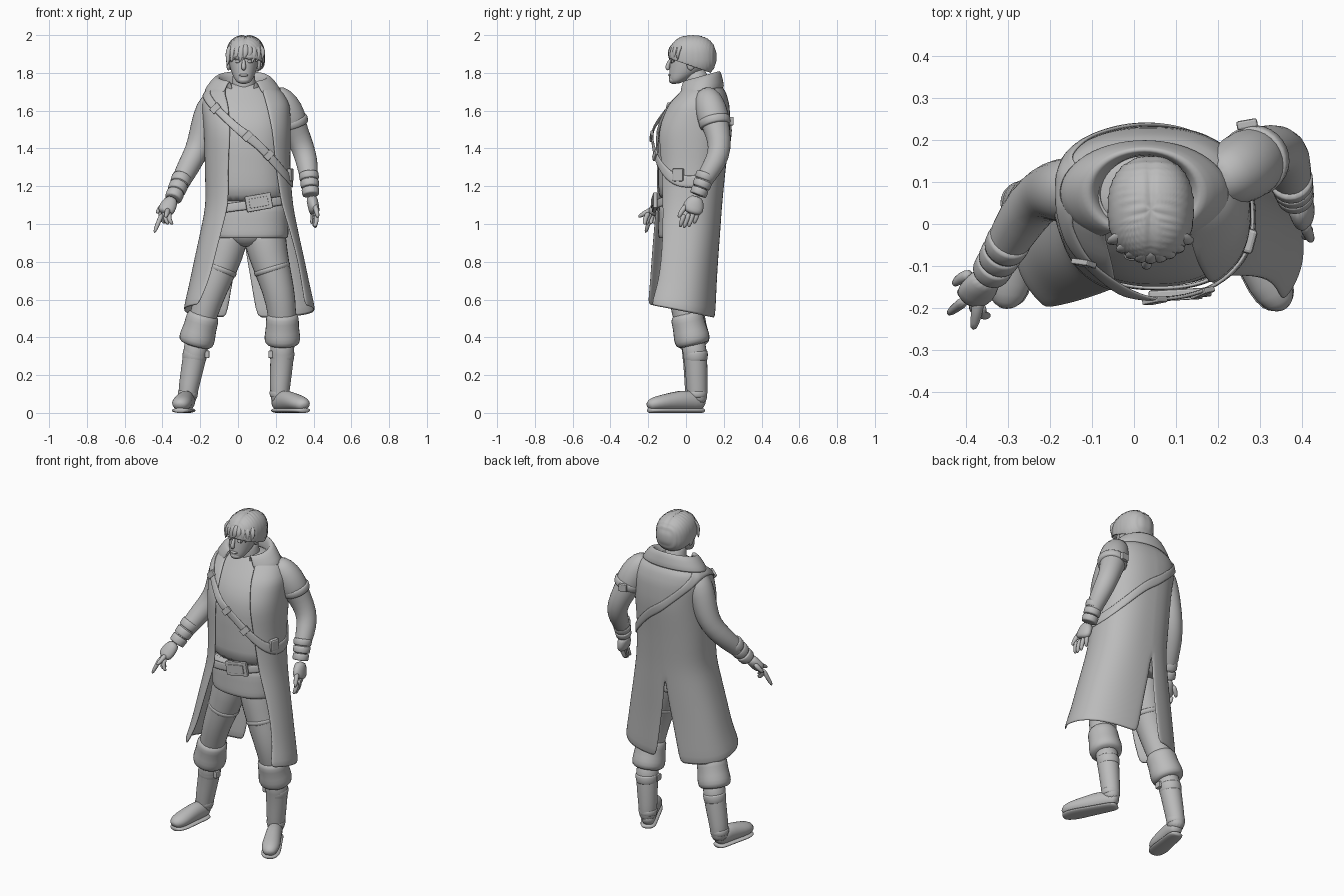
import bpy, bmesh
from math import sin, cos, acos, pi, radians, copysign
from mathutils import Vector, Matrix

cube = bpy.data.objects.get("Cube")
if cube:
    bpy.data.objects.remove(cube, do_unlink=True)
GREY = (.5, .5, .5, 1)
grey = bpy.data.materials.new("plain_grey")
grey.use_nodes = True
grey.diffuse_color = GREY
grey.node_tree.nodes["Principled BSDF"].inputs["Base Color"].default_value = GREY

# ---------- helpers ----------
def finish(name, bm, sub=1, thick=0, offset=0, smooth=True):
    bmesh.ops.recalc_face_normals(bm, faces=bm.faces)
    mesh = bpy.data.meshes.new(name)
    bm.to_mesh(mesh)
    bm.free()
    mesh.materials.append(grey)
    obj = bpy.data.objects.new(name, mesh)
    bpy.context.collection.objects.link(obj)
    for poly in mesh.polygons:
        poly.use_smooth = smooth
    if thick:
        mod = obj.modifiers.new("thickness", "SOLIDIFY")
        mod.thickness, mod.offset = thick, offset
    if sub:
        mod = obj.modifiers.new("smooth", "SUBSURF")
        mod.levels = mod.render_levels = sub
    return obj

def skin(name, rings, loop=True, caps=True, skip=None, **kw):
    """Join rows of points into one surface; skip(row, column) leaves a face out."""
    bm = bmesh.new()
    rows = [[bm.verts.new(p) for p in ring] for ring in rings]
    n = len(rows[0])
    for r, (a, b) in enumerate(zip(rows, rows[1:])):
        for i in range(n if loop else n - 1):
            if not (skip and skip(r, i)):
                j = (i + 1) % n
                bm.faces.new((a[i], a[j], b[j], b[i]))
    if loop and caps:
        bm.faces.new(rows[0][::-1])
        bm.faces.new(rows[-1])
    return finish(name, bm, **kw)

def tube(name, pts, n=14):
    """Round limb through points (x, y, z, radius, optional second radius)."""
    pos = [Vector(p[:3]) for p in pts]
    span = (pos[-1] - pos[0]).normalized()
    ref = Vector((1, 0, 0)) if abs(span.x) < .8 else Vector((0, 1, 0))
    rings = []
    for i, p in enumerate(pts):
        t = (pos[min(i + 1, len(pos) - 1)] - pos[max(i - 1, 0)]).normalized()
        u = (ref - t * t.dot(ref)).normalized()
        v = t.cross(u)
        turns = [k * 2 * pi / n for k in range(n)]
        rings.append([pos[i] + u * p[3] * cos(a) + v * p[-1] * sin(a) for a in turns])
    skin(name, rings)

def ball(name, loc, size):
    bm = bmesh.new()
    m = Matrix.Translation(loc) @ Matrix.Diagonal((*size, 1))
    bmesh.ops.create_uvsphere(bm, u_segments=20, v_segments=12, radius=1, matrix=m)
    finish(name, bm, sub=0)

def box(name, loc, size, rot=(0, 0, 0)):
    bm = bmesh.new()
    bmesh.ops.create_cube(bm, size=1, matrix=Matrix.Diagonal((*size, 1)))
    obj = finish(name, bm, sub=0, smooth=False)
    obj.location, obj.rotation_euler = loc, [radians(r) for r in rot]
    bev = obj.modifiers.new("bevel", "BEVEL")
    bev.width, bev.segments = min(size) * .25, 2

# ---------- coat sections: z, cx, cy, rx, ry, front edge right, front edge left ----------
COAT = [(.5, .06, -.02, .345, .17, -.21, .355), (.75, .06, -.01, .3, .17, -.14, .33),
        (.95, .06, 0, .255, .175, -.09, .28), (1.1, .06, .01, .225, .175, -.05, .23),
        (1.3, .05, .02, .22, .185, -.05, .2), (1.5, .05, .03, .225, .2, -.04, .18),
        (1.63, .04, .06, .23, .165, -.05, .15), (1.7, .03, .085, .2, .12, -.07, .13),
        (1.75, .03, .08, .11, .085, -.05, .11)]
POW = .85

def section(z):
    z = max(COAT[0][0], min(COAT[-1][0], z))
    for a, b in zip(COAT, COAT[1:]):
        if z <= b[0]:
            f = (z - a[0]) / (b[0] - a[0])
            return [p + (q - p) * f for p, q in zip(a, b)]

def bend(v):
    return copysign(abs(v) ** POW, v)

def coat_point(ang, z, off=0):
    _, cx, cy, rx, ry, _, _ = section(z)
    return Vector((cx + (rx + off) * bend(cos(ang)), cy + (ry + off) * bend(sin(ang)), z))

def angle_at(x, z):
    s = section(z)
    c = max(-.97, min(.97, (x - s[1]) / s[3]))
    return acos(copysign(abs(c) ** (1 / POW), c))

# coat: one sheet from the left front edge round the back to the right, slit at the back below the waist
LEVELS = [.5, .6, .7, .8, .9, 1, 1.1, 1.2, 1.3, 1.4, 1.5, 1.58, 1.63, 1.67, 1.7, 1.73, 1.75]
rows = []
for z in LEVELS:
    s, gap, row = section(z), .004 + max(0, .95 - z) * .17, []
    for side, edge in ((1, s[6]), (-1, s[5])):
        front = (0 if side > 0 else 2 * pi) - angle_at(edge, z)
        back = angle_at(.02 + side * gap, z)
        half = []
        for k in range(19):
            p = coat_point(front + (back - front) * k / 18, z)
            p.z += max(0, .7 - z) * .42 * (.15 - p.y) / .34
            p.y -= max(0, 1.15 - z) * .095 * (1 - k / 18) ** 2
            half.append(p)
        row += half[::side]
    rows.append(row)
skin("coat", rows, loop=False, thick=.012, skip=lambda r, i: i == 18 and LEVELS[r] < 1)

# vest, shirt skirt and pelvis under the coat
RING = [k * 2 * pi / 28 for k in range(28)]
skin("vest", [[coat_point(a, z, -.016) for a in RING] for z in (1.1, 1.2, 1.35, 1.5, 1.6, 1.67, 1.72, 1.75)])
waist = [coat_point(a, 1.1, -.016) for a in RING]
skin("shirt_skirt", [[Vector((.05 + (p.x - .05) * w, p.y * w, z)) for p in waist]
                     for z, w in ((1.14, .98), (1.06, .98), (.99, .99), (.94, 1), (.92, .97), (.93, .8))])
tube("pelvis", [(.04, 0, 1.05, .17, .13), (.04, 0, .95, .17, .13), (.03, .005, .91, .12, .1), (.03, .01, .885, .06, .06)])

# folded coat collar, open at the front
def collar_row(rx, ry, z_front, z_back):
    turns = [radians(-60 + 300 * k / 24) for k in range(25)]
    return [Vector((.025 + rx * cos(a), .075 + ry * sin(a), z_front + (z_back - z_front) * (sin(a) + 1) / 2))
            for a in turns]
skin("coat_collar", [collar_row(.1, .09, 1.69, 1.72), collar_row(.12, .095, 1.74, 1.79),
                     collar_row(.135, .103, 1.755, 1.815), collar_row(.165, .112, 1.73, 1.785),
                     collar_row(.205, .125, 1.68, 1.72)], loop=False, thick=.01)

# straps that wrap the torso
def strap_height(a):
    return 1.465 - .24 * cos(a)

def wrap(name, height, width, off):
    turns = [k * 2 * pi / 60 for k in range(60)]
    skin(name, [[coat_point(a, height(a) + s * width / 2, off) for a in turns] for s in (-1, 0, 1)],
         caps=False, thick=.01)
wrap("shoulder_strap", strap_height, .066, .01)
wrap("waist_belt", lambda a: 1.1 + .03 * cos(a), .05, -.012)
box("belt_buckle", (.11, -.166, 1.115), (.14, .022, .085), (0, -10, 3))
box("belt_buckle_plate", (.11, -.177, 1.115), (.1, .01, .05), (0, -10, 3))
for ang in (-128, -90, -65):
    a = radians(ang)
    box("strap_buckle", coat_point(a, strap_height(a), .014), (.035, .014, .055), (-8, 45, (ang + 90) * .5))
box("strap_pouch", (.272, -.04, 1.26), (.035, .06, .07), (0, 0, -15))

# ---------- head ----------
head = ((1.742, -.055, .028, .022), (1.76, -.045, .045, .045), (1.79, -.015, .06, .075),
        (1.83, .015, .074, .102), (1.88, .025, .082, .108), (1.93, .035, .08, .1), (1.97, .035, .05, .07))
skin("head", [[Vector((.03 + rx * cos(a), cy + ry * sin(a), z)) for a in RING] for z, cy, rx, ry in head])
tube("neck", [(.03, .07, 1.66, .08), (.03, .06, 1.74, .064), (.03, .05, 1.83, .06)])
tube("nose", [(.03, -.08, 1.875, .008), (.03, -.095, 1.845, .011), (.03, -.1, 1.825, .014), (.03, -.09, 1.815, .008)])
ball("mouth", (.03, -.083, 1.788), (.024, .012, .008))
ball("chin_beard", (.03, -.065, 1.763), (.034, .026, .022))
for s in (-1, 1):
    ball("eye", (.03 + s * .03, -.07, 1.86), (.014, .012, .009))
    ball("brow", (.03 + s * .032, -.076, 1.878), (.022, .012, .007))
    ball("ear", (.03 + s * .08, .025, 1.845), (.012, .022, .032))

# ridged hair cap with a centre parting, and fringe locks
bm = bmesh.new()
bmesh.ops.create_uvsphere(bm, u_segments=72, v_segments=40, radius=1)
for v in bm.verts:
    c = v.co.copy()
    ridge = 1 + .012 * sin(c.y * 45 + abs(c.x) * 6) - .05 * max(0, 1 - abs(c.x) / .1) * max(0, c.z)
    v.co = (.04 + bend(c.x) * .103 * ridge, .035 + bend(c.y) * .126 * ridge, 1.885 + bend(c.z) * .115 * ridge)
bmesh.ops.bisect_plane(bm, geom=bm.verts[:] + bm.edges[:] + bm.faces[:], plane_co=(0, .06, 1.825),
                       plane_no=(0, -.35, -1), clear_outer=True)
finish("hair", bm, sub=0, thick=.01, offset=-1)
for k in range(9):
    f = (k - 4) / 4
    y, drop = -.085 + .045 * f * f, 1.862 - .03 * abs(f) + .014 * (k % 3)
    tube("fringe_lock", [(.04 + f * .05, y + .03, 1.955, .012), (.04 + f * .085, y + .002, 1.93, .02, .013),
                         (.04 + f * .094, y - .003, 1.9, .017, .01), (.03 + f * .085, y - .004, drop, .003)], n=8)

# ---------- arms and hands ----------
def bands(name, a, b, radius, count=1):
    """Stack of wrapped straps between two points."""
    a, b = Vector(a), Vector(b)
    for k in range(count):
        p, q = a.lerp(b, k / count), a.lerp(b, (k + .95) / count)
        r = radius * (1 - .06 * k)
        tube(name, [(*p, r * .94), (*p.lerp(q, .08), r), (*p.lerp(q, .92), r * .96), (*q, r * .9)])

def hand(name, wrist, knuckle, spread, curl, lengths):
    wrist, knuckle, spread, curl = map(Vector, (wrist, knuckle, spread, curl))
    ahead = (knuckle - wrist).normalized()
    wide = spread.length * 2.2
    flat = (.03, wide) if abs(spread.y) > abs(spread.x) else (wide, .03)
    tube(name + "_palm", [(*wrist, .034), (*wrist.lerp(knuckle, .6), *flat), (*knuckle, *flat),
                          (*(knuckle + ahead * .012), .02)])
    for k, (length, fold) in enumerate(lengths):
        p = knuckle + spread * (k - 1.5)
        q = p + ahead * length * .5 + curl * fold * .3
        tip = q + ahead * length * .5 * (1 - fold) + curl * fold
        tube(name + "_finger", [(*p, .015), (*q, .014), (*tip, .01)], n=8)
    thumb = wrist.lerp(knuckle, .4) - spread * 1.6
    tube(name + "_thumb", [(*thumb, .017), (*(thumb - spread * .8 + ahead * .035), .015),
                           (*(thumb - spread + ahead * .075), .01)], n=8)

tube("right_arm", [(-.08, .08, 1.66, .07), (-.135, .08, 1.63, .085), (-.165, .08, 1.56, .08), (-.19, .08, 1.47, .072),
                   (-.22, .07, 1.38, .064), (-.265, .02, 1.3, .062), (-.31, -.06, 1.21, .05), (-.345, -.12, 1.14, .038)])
tube("left_arm", [(.19, .1, 1.67, .06), (.235, .12, 1.64, .078), (.275, .145, 1.56, .08), (.31, .17, 1.48, .068),
                  (.345, .18, 1.4, .062), (.365, .16, 1.33, .06), (.375, .105, 1.25, .05), (.385, .06, 1.16, .036)])
tube("left_sleeve", [(.18, .1, 1.695, .05), (.225, .115, 1.665, .075), (.262, .135, 1.6, .088),
                     (.288, .152, 1.53, .084), (.293, .156, 1.515, .075)])
bands("sleeve_strap", (.282, .148, 1.56), (.296, .158, 1.515), .089)
box("sleeve_buckle", (.27, .238, 1.545), (.05, .022, .045), (0, 0, 10))
bands("right_bracer", (-.295, -.035, 1.25), (-.345, -.12, 1.13), .056, 3)
bands("left_bracer", (.374, .108, 1.27), (.386, .062, 1.15), .055, 3)
hand("right_hand", (-.345, -.12, 1.14), (-.385, -.175, 1.065), (.016, -.014, 0), (.045, .01, -.03),
     ((.075, .8), (.08, .8), (.09, .6), (.09, .7)))
tube("pointing_finger", [(-.4, -.18, 1.06, .016), (-.425, -.2, 1, .013), (-.445, -.215, .95, .009)], n=8)
tube("raised_thumb", [(-.37, -.17, 1.08, .018), (-.375, -.215, 1.06, .015), (-.385, -.255, 1.035, .01)], n=8)
hand("left_hand", (.388, .06, 1.15), (.405, .03, 1.065), (-.006, .025, .006), (-.04, -.01, -.03),
     ((.08, .4), (.095, .3), (.095, .3), (.08, .4)))

# ---------- legs and boots: leg path, then ankle, heel and toe ----------
LEGS = {"right": ([(-.04, .01, 1.02, .11), (-.055, .005, .9, .108), (-.09, 0, .78, .095), (-.14, -.005, .65, .083),
                   (-.18, .01, .53, .075), (-.215, .03, .4, .07), (-.225, .045, .32, .06)],
                  (-.268, .05, .1), (-.262, .075, 0), (-.308, -.195, 0)),
        "left": ([(.13, .01, 1.02, .12), (.145, 0, .9, .115), (.175, -.01, .78, .1), (.215, -.015, .65, .087),
                  (.235, 0, .53, .078), (.235, .03, .4, .07), (.235, .05, .32, .06)],
                 (.22, .06, .1), (.2, .095, 0), (.355, -.2, 0))}
SHOE = ((0, .025, .03), (.08, .044, .046), (.3, .046, .058), (.55, .05, .05), (.8, .056, .042), (.95, .042, .034), (1, .02, .02))
for side, (leg, *foot) in LEGS.items():
    tube(side + "_trouser_leg", leg)
    thigh, knee, top, low, calf = (Vector(p[:3]) for p in leg[2:])
    ankle, heel, toe = map(Vector, foot)
    bands(side + "_thigh_strap", thigh.lerp(knee, .05), thigh.lerp(knee, .28), leg[2][3] * 1.04)
    cuff = ((-.05, .075), (.2, .092), (.55, .088), (.95, .099), (1.25, .096), (1.35, .07))
    tube(side + "_boot_cuff", [(*top.lerp(low, f), r) for f, r in cuff])
    tube(side + "_boot_shaft", [(*low, .07), (*calf, .065), (*calf.lerp(ankle, .5), .06),
                                (*ankle, .052, .056), (*(ankle - Vector((0, 0, .06))), .045, .05)])
    bands(side + "_boot_strap", calf + Vector((0, 0, .01)), calf.lerp(ankle, .22), .068)
    bands(side + "_ankle_strap", ankle.lerp(calf, .08), ankle - Vector((0, 0, .02)), .056)
    out = 1 if side == "left" else -1
    box(side + "_boot_buckle", calf + Vector((-out * .062, -.02, -.01)), (.025, .04, .04))
    tube(side + "_foot", [(*heel.lerp(toe, f).xy, h + .01, w, h) for f, w, h in SHOE])
    tube(side + "_sole", [(*heel.lerp(toe, f).xy, .013, w + .003, .014) for f, w, h in SHOE])
